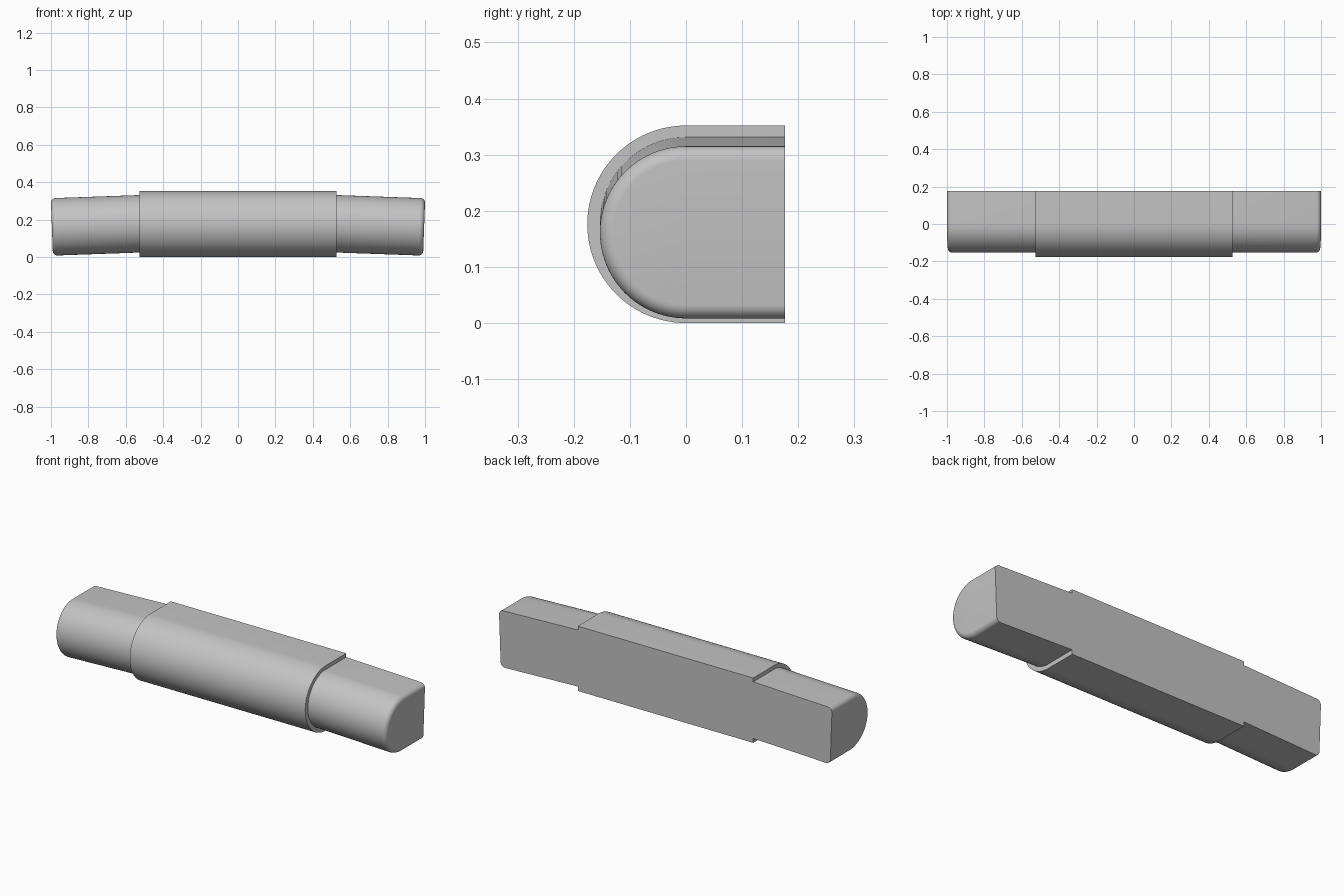
import bpy, bmesh
from math import sin, cos, pi, radians
from mathutils import Matrix

cube = bpy.data.objects.get("Cube")
if cube:
    bpy.data.objects.remove(cube, do_unlink=True)

BACK = 0.176      # flat rear plane
HALF = 0.527      # half length of the sleeve
SEGMENTS = 48

grey = bpy.data.materials.new("light_grey")
grey.use_nodes = True
colour = (0.55, 0.55, 0.55, 1)
grey.diffuse_color = colour
grey.node_tree.nodes["Principled BSDF"].inputs["Base Color"].default_value = colour


def d_bar(name, rings, matrix):
    """Loft D-shaped sections along x; rings are (x, radius) pairs."""
    bm = bmesh.new()
    loops = []
    for x, r in rings:
        arc = [(-r * sin(pi * i / SEGMENTS), r * cos(pi * i / SEGMENTS))
               for i in range(SEGMENTS + 1)]
        outline = [(BACK, r)] + arc + [(BACK, -r)]
        loops.append([bm.verts.new((x, y, z)) for y, z in outline])
    count = len(loops[0])
    for a, b in zip(loops, loops[1:]):
        for i in range(count):
            j = (i + 1) % count
            bm.faces.new((a[i], a[j], b[j], b[i]))
    bm.faces.new(loops[0])
    bm.faces.new(loops[-1])
    bm.transform(matrix)
    bmesh.ops.recalc_face_normals(bm, faces=bm.faces)
    mesh = bpy.data.meshes.new(name)
    bm.to_mesh(mesh)
    bm.free()
    mesh.materials.append(grey)
    obj = bpy.data.objects.new(name, mesh)
    bpy.context.collection.objects.link(obj)
    bpy.ops.object.select_all(action='DESELECT')
    obj.select_set(True)
    bpy.context.view_layer.objects.active = obj
    bpy.ops.object.shade_smooth_by_angle(angle=radians(30))
    return obj


# Central sleeve
d_bar("center_sleeve", [(-HALF, 0.176), (HALF, 0.176)],
      Matrix.Translation((0, 0, 0.176)))

# Drooping end bars with a rounded outer rim
RADIUS, ROUND, START = 0.1535, 0.025, 0.515
length = 0.9954 - START
rings = [(0, RADIUS)]
for k in range(9):
    t = pi / 2 * k / 8
    rings.append((length - ROUND + ROUND * sin(t), RADIUS - ROUND + ROUND * cos(t)))
place = Matrix.Translation((START, 0, 0.178)) @ Matrix.Rotation(radians(2.05), 4, 'Y')
for name, side in (("left_end", 1), ("right_end", -1)):
    d_bar(name, rings, Matrix.Diagonal((side, 1, 1, 1)) @ place)
